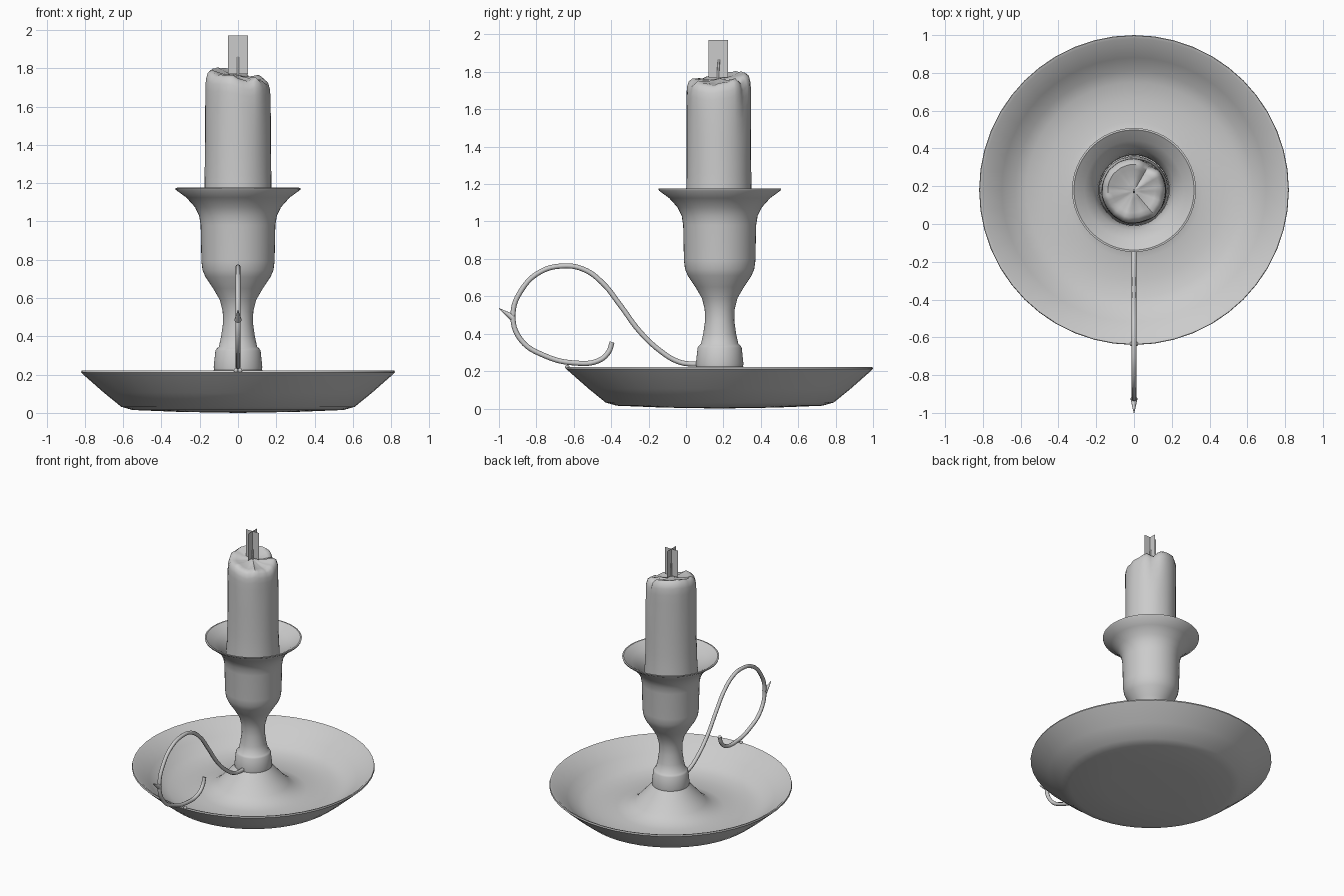
import bpy, bmesh, math
from mathutils import Vector, noise

cube = bpy.data.objects.get("Cube")
if cube:
    bpy.data.objects.remove(cube, do_unlink=True)

AXIS_Y = 0.18


def finish(bm, name, y=0.0, angle=40):
    """Turn a bmesh into a smooth-shaded object."""
    bmesh.ops.remove_doubles(bm, verts=bm.verts, dist=1e-5)
    bmesh.ops.recalc_face_normals(bm, faces=bm.faces)
    mesh = bpy.data.meshes.new(name)
    bm.to_mesh(mesh)
    bm.free()
    obj = bpy.data.objects.new(name, mesh)
    bpy.context.collection.objects.link(obj)
    obj.location.y = y
    bpy.ops.object.select_all(action='DESELECT')
    obj.select_set(True)
    bpy.context.view_layer.objects.active = obj
    bpy.ops.object.shade_smooth_by_angle(angle=math.radians(angle))
    return obj


def revolve(profile, steps):
    """Spin a radius/height profile around z."""
    bm = bmesh.new()
    verts = [bm.verts.new((r, 0, z)) for r, z in profile]
    edges = [bm.edges.new(pair) for pair in zip(verts, verts[1:])]
    bmesh.ops.spin(bm, geom=verts + edges, cent=(0, 0, 0), axis=(0, 0, 1),
                   angle=math.tau, steps=steps, use_merge=True)
    return bm


def tube(name, points, radius):
    """Sweep a round wire through points in the x = 0 plane."""
    curve = bpy.data.curves.new(name, 'CURVE')
    curve.dimensions = '3D'
    curve.bevel_depth = radius
    curve.bevel_resolution = 2
    curve.resolution_u = 6
    curve.use_fill_caps = True
    spline = curve.splines.new('BEZIER')
    spline.bezier_points.add(len(points) - 1)
    for p, (y, z) in zip(spline.bezier_points, points):
        p.co = (0, y, z)
        p.handle_left_type = p.handle_right_type = 'AUTO'
    obj = bpy.data.objects.new(name, curve)
    bpy.context.collection.objects.link(obj)
    bpy.ops.object.select_all(action='DESELECT')
    obj.select_set(True)
    bpy.context.view_layer.objects.active = obj
    bpy.ops.object.convert(target='MESH')
    bpy.ops.object.shade_smooth_by_angle(angle=math.radians(50))
    return obj


# Drip dish with the raised cone in its middle
dish = [(0, 0), (.3, .005), (.55, .015), (.61, .032), (.7, .105), (.808, .2),
        (.82, .212), (.817, .222), (.802, .218), (.7, .13), (.63, .077),
        (.57, .054), (.48, .044), (.36, .047), (.29, .063), (.24, .098),
        (.17, .175), (.122, .228), (0, .228)]
finish(revolve(dish, 48), "drip_dish", AXIS_Y)

# Stem, cup and flared lip in one turned profile
holder = [(0, .22), (.125, .222), (.127, .24), (.118, .325), (.112, .335),
          (.1, .345), (.088, .4), (.078, .47), (.08, .53), (.095, .59),
          (.13, .65), (.17, .71), (.185, .745), (.191, .79), (.195, .98),
          (.203, 1.03), (.225, 1.075), (.27, 1.125), (.325, 1.165),
          (.328, 1.175), (.318, 1.176), (.262, 1.135), (.215, 1.085),
          (.194, 1.03), (.186, .98), (.184, .9), (0, .9)]
finish(revolve(holder, 48), "candle_holder", AXIS_Y)

# Candle: plain turned body, then uneven wax and a lopsided melted top
body = [(0, .92), (.182, .92), (.184, 1.0), (.18, 1.08), (.175, 1.16),
        (.173, 1.25), (.172, 1.35), (.172, 1.45), (.172, 1.55), (.172, 1.63),
        (.172, 1.69), (.17, 1.735), (.16, 1.77), (.14, 1.785), (.115, 1.778),
        (.08, 1.768), (.04, 1.764), (0, 1.764)]
bm = revolve(body, 36)
for v in bm.verts:
    x, y, z = v.co
    r = math.hypot(x, y)
    if z < 1.02 or r < 1e-4:
        continue
    a = math.atan2(y, x)
    melt = max(0, min(1, (z - 1.5) / .25))
    edge = min(1, r / .14)
    ripple = noise.noise(Vector((3 * math.cos(a), 3 * math.sin(a), z * 2)))
    notch = math.exp(-((a - 1.05) / .22) ** 2)
    scale = 1 + .03 * ripple * (.4 + melt) - .12 * notch * melt * edge
    v.co.x *= scale
    v.co.y *= scale
    v.co.z += melt * edge * (.03 * math.cos(a - 2.4) - .015
                             + .02 * ripple - .03 * notch)
finish(bm, "candle", AXIS_Y - .005, 50)

# Wick
tube("wick", [(AXIS_Y - .01, 1.75), (AXIS_Y - .008, 1.81),
              (AXIS_Y - .003, 1.865)], .006)

# Two crossed flame cards
bm = bmesh.new()
for dx, dy in ((.053, 0), (0, .053)):
    bm.faces.new([bm.verts.new((s * dx, s * dy, z))
                  for s, z in ((-1, 1.77), (1, 1.77), (1, 1.97), (-1, 1.97))])
finish(bm, "flame_cards", AXIS_Y - .008)

# Looped wire handle
loop = [(.08, .24), (.03, .238), (-.04, .25), (-.14, .31), (-.25, .415),
        (-.35, .55), (-.45, .675), (-.55, .745), (-.66, .762), (-.78, .73),
        (-.875, .64), (-.925, .505), (-.885, .37), (-.75, .28), (-.59, .243),
        (-.47, .255), (-.415, .3), (-.395, .355)]
tube("handle", loop, .0135)

# Pointed thumb spur on the handle
spur = bmesh.new()
bmesh.ops.create_cone(spur, cap_ends=True, segments=10, radius1=.019,
                      radius2=.002, depth=.09)
direction = Vector((0, -.075, .05))
spur.transform(direction.to_track_quat('Z', 'Y').to_matrix().to_4x4())
bmesh.ops.translate(spur, verts=spur.verts, vec=(0, -.962, .51))
finish(spur, "thumb_spur")

# Rivets joining the handle to the dish rim
for side, x in (("left", .011), ("right", -.011)):
    rivet = bmesh.new()
    bmesh.ops.create_uvsphere(rivet, u_segments=10, v_segments=6, radius=.012)
    bmesh.ops.translate(rivet, verts=rivet.verts, vec=(x, -.635, .222))
    finish(rivet, "rivet_" + side, 0, 60)
